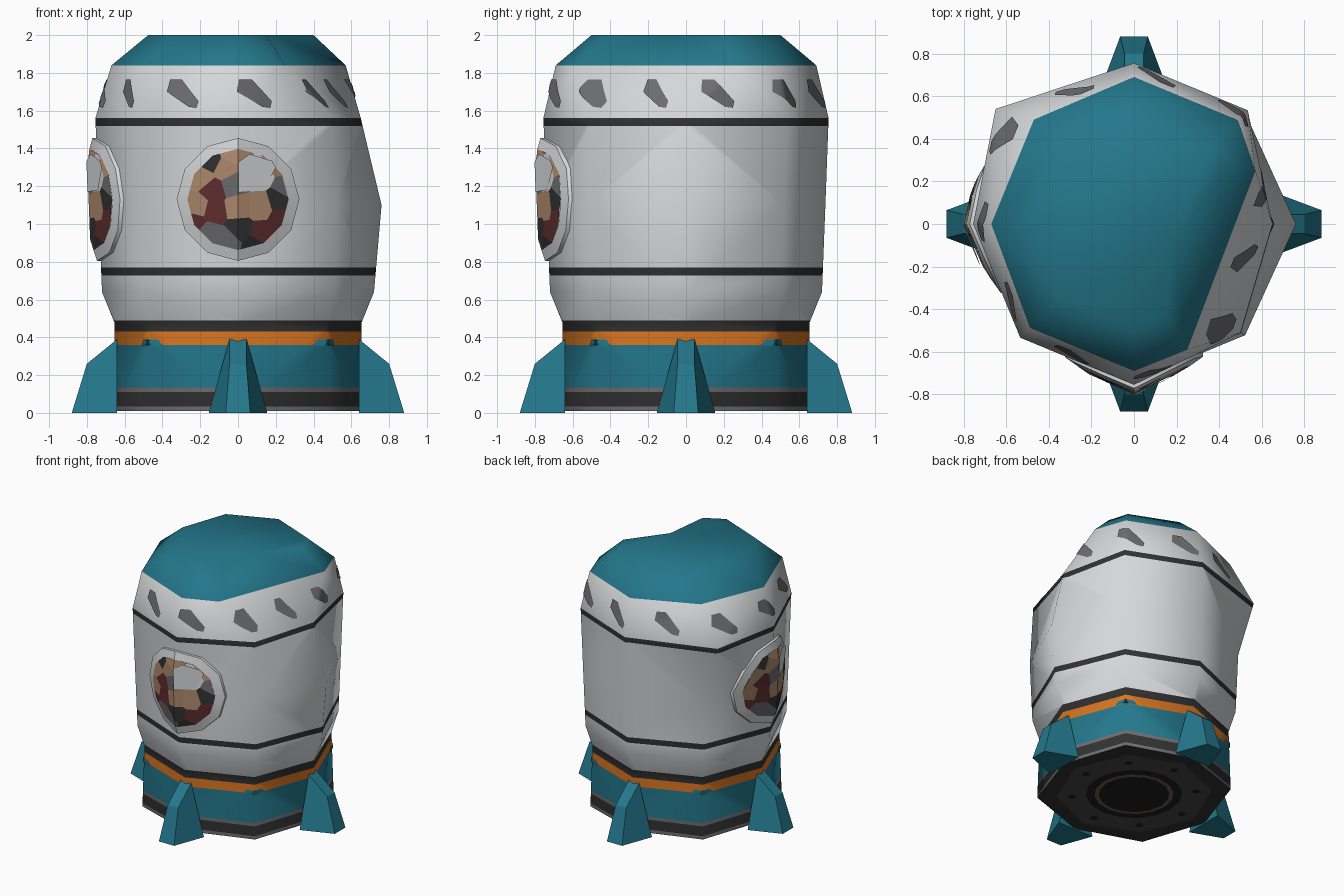
import bpy, bmesh, math
from mathutils import Vector, Matrix
from mathutils.bvhtree import BVHTree

if "Cube" in bpy.data.objects:
    bpy.data.objects.remove(bpy.data.objects["Cube"])

COL = {
    "white": (0.66, 0.68, 0.69), "teal": (0.017, 0.185, 0.26), "charcoal": (0.03, 0.03, 0.031),
    "orange": (0.70, 0.18, 0.015), "grey": (0.15, 0.15, 0.16), "tan": (0.42, 0.25, 0.15),
    "maroon": (0.12, 0.028, 0.03), "black": (0.012, 0.012, 0.012), "brown": (0.16, 0.10, 0.07),
    "slate": (0.06, 0.06, 0.066),
}
NAMES = list(COL)
MATS = []
for n, c in COL.items():
    m = bpy.data.materials.new(n)
    m.diffuse_color = (*c, 1)
    m.use_nodes = True
    m.node_tree.nodes["Principled BSDF"].inputs["Base Color"].default_value = m.diffuse_color
    MATS.append(m)


def make(name, bm, smooth=None):
    me = bpy.data.meshes.new(name)
    bm.to_mesh(me)
    for m in MATS:
        me.materials.append(m)
    if smooth:
        me.shade_smooth()
        me.set_sharp_from_angle(angle=math.radians(smooth))
    ob = bpy.data.objects.new(name, me)
    bpy.context.collection.objects.link(ob)
    return ob


def add_face(bm, pts, colour):
    f = bm.faces.new([bm.verts.new(p) for p in pts])
    f.material_index = NAMES.index(colour)
    return f


# hull: octagonal rings (height, axis radius, diagonal radius), dented right shoulder as exceptions
RINGS = [(0.01, 0.648, 0.685), (0.48, 0.655, 0.67), (0.64, 0.72, 0.72), (1.10, 0.738, 0.738),
         (1.56, 0.755, 0.755), (1.84, 0.69, 0.69), (2.0, 0.5, 0.5)]
DENT = {(3, 0): (0.76, 0), (4, 0): (0.65, 0), (4, 3): (-0.65, 0.54), (4, 7): (0.5, -0.51),
        (5, 0): (0.57, 0.25), (5, 7): (0.25, -0.59), (5, 3): (-0.47, 0.49), (5, 4): (-0.67, 0),
        (6, 4): (-0.475, 0), (6, 0): (0.40, 0.20), (6, 7): (0.15, -0.42)}
bm = bmesh.new()
rows = []
for i, (z, ra, rd) in enumerate(RINGS):
    row = []
    for k in range(8):
        a, r = k * math.pi / 4, (rd if k % 2 else ra)
        x, y = DENT.get((i, k), (r * math.cos(a), r * math.sin(a)))
        row.append(bm.verts.new((x, y, z)))
    rows.append(row)
for lo, hi in zip(rows, rows[1:]):
    for k in range(8):
        j = (k + 1) % 8
        bm.faces.new((lo[k], lo[j], hi[j], hi[k]))
bm.faces.new(rows[-1])
bm.faces.new(rows[0][::-1])
# notch in the dented edge of the cap
edge = bm.edges.get((rows[6][7], rows[6][0]))
cut = bmesh.ops.subdivide_edges(bm, edges=[edge], cuts=1)
for v in cut["geom_inner"]:
    if isinstance(v, bmesh.types.BMVert):
        v.co = (0.19, -0.08, 2.0)


def warped(f):
    f.normal_update()
    c = f.calc_center_median()
    return len(f.verts) < 8 and any(abs((v.co - c).dot(f.normal)) > 0.002 for v in f.verts)


bmesh.ops.triangulate(bm, faces=[f for f in bm.faces if warped(f)])
bm.normal_update()
tree = BVHTree.FromBMesh(bm)

# hull colour bands by height
BANDS = [(0.035, "grey"), (0.11, "charcoal"), (0.135, "grey"), (0.36, "teal"), (0.43, "orange"),
         (0.49, "charcoal"), (0.727, "white"), (0.77, "charcoal"), (1.52, "white"),
         (1.56, "charcoal"), (1.84, "white"), (9, "teal")]
for z, _ in BANDS[:-1]:
    bmesh.ops.bisect_plane(bm, geom=bm.verts[:] + bm.edges[:] + bm.faces[:],
                           plane_co=(0, 0, z), plane_no=(0, 0, 1), dist=1e-4)
for f in bm.faces:
    z = f.calc_center_median().z
    name = next(c for top, c in BANDS if z < top)
    f.material_index = NAMES.index("charcoal" if z < 0.011 else name)
make("hull", bm, 60)


# painted marks wrapped on the hull
def decal(bm, angle, pts, colour):
    b = bmesh.new()
    f = b.faces.new([b.verts.new((u, 0, z)) for u, z in pts])
    bmesh.ops.poke(b, faces=[f])
    bmesh.ops.subdivide_edges(b, edges=b.edges[:], cuts=3, use_grid_fill=True)
    new = {}
    for v in b.verts:
        a = angle + v.co.x / 0.7 + 1e-5
        d = Vector((math.cos(a), math.sin(a), 0))
        hit = tree.ray_cast(d * 2 + Vector((0, 0, v.co.z)), -d)[0]
        new[v] = bm.verts.new(hit + d * 0.008)
    for f in b.faces:
        g = bm.faces.new([new[v] for v in f.verts])
        g.material_index = NAMES.index(colour)
    b.free()


bm = bmesh.new()
MARK = [(-0.10, 1.70), (-0.09, 1.765), (-0.02, 1.765), (0.09, 1.65), (0.08, 1.615), (0.035, 1.62)]
for k in range(11):
    decal(bm, math.radians(-115 + 360 / 11 * k), MARK, "grey")
make("shoulder_marks", bm, 60)

bm = bmesh.new()
ARCH = [(-0.085, 0.357), (0.085, 0.357), (0.06, 0.388), (-0.06, 0.388)]
for k in range(4):
    decal(bm, math.pi / 4 + k * math.pi / 2, ARCH, "teal")
make("skirt_arches", bm, 60)


# portholes: folded white rim and a window of coloured cells
SEEDS = {
    "charcoal": [(-.15, .20), (.01, -.16), (.22, -.01), (.09, -.25)],
    "tan": [(-.03, .25), (.22, .20), (-.19, .12), (0, -.04), (-.21, -.04), (.12, -.04), (-.07, .16)],
    "maroon": [(-.13, .05), (-.13, -.06), (-.23, -.12), (.13, -.18), (.23, -.10)],
    "grey": [(-.03, .08), (-.16, -.18), (-.05, -.22), (.26, .06)],
    "white": [(.11, .13)],
}
CELLS = [(Vector(p), c) for c, ps in SEEDS.items() for p in ps]
GLINT = [(.005, .04), (.14, .05), (.20, .17), (.18, .205), (.06, .24), (.005, .20)]


def clip(poly, co, no):
    """Keep the part of a 2D polygon on the negative side of a line."""
    out = []
    for a, b in zip(poly, poly[1:] + poly[:1]):
        da, db = (a - co).dot(no), (b - co).dot(no)
        if da <= 0:
            out.append(a)
        if da * db < 0:
            out.append(a.lerp(b, da / (da - db)))
    return out


def circle(r, n=12):
    return [Vector((r * math.sin(2 * math.pi * k / n), -r * math.cos(2 * math.pi * k / n))) for k in range(n)]


def porthole(name, turn):
    rot = Matrix.Rotation(turn, 3, 'Z')

    def wrap(p, lift=None):
        # the lift falls from the window centre to the rim
        if lift is None:
            lift = min(0.052, 0.02 + (0.325 - p.length) * 0.3)
        o = rot @ Vector((p.x, -2, 0)) + Vector((0, 0, 1.13 + p.y))
        d = rot @ Vector((0, 1, 0))
        return tree.ray_cast(o, d)[0] - d * lift

    bm = bmesh.new()
    outer, inner = circle(0.325), circle(0.268)
    loops = [[bm.verts.new(p) for p in ring] for ring in
             ([wrap(p, -0.005) for p in outer], [wrap(p) for p in outer], [wrap(p) for p in inner])]
    for la, lb in zip(loops, loops[1:]):
        for k in range(12):
            j = (k + 1) % 12
            bm.faces.new((la[k], la[j], lb[j], lb[k]))
    make(name + "_rim", bm, 50)

    bm = bmesh.new()
    for s, c in CELLS:
        cell = inner
        for t, _ in CELLS:
            if t != s:
                cell = clip(cell, (s + t) / 2, t - s)
        for side in (-1, 1):
            half = clip(cell, Vector((0, 0)), Vector((side, 0)))
            if len(half) > 2:
                add_face(bm, [wrap(p) for p in half], c)
    make(name + "_window", bm)

    bm = bmesh.new()
    add_face(bm, [wrap(Vector(p), 0.058) for p in GLINT], "white")
    make(name + "_glint", bm)


porthole("front_porthole", 0)
porthole("left_porthole", -math.pi / 2)

# four tapered fins
for k, name in enumerate(("front", "right", "back", "left")):
    bm = bmesh.new()
    prof = [(0.155, 0.64, 0), (0.065, 0.88, 0), (0.045, 0.80, 0.26), (0.045, 0.64, 0.39)]
    L = [bm.verts.new((-w, -r, z)) for w, r, z in prof]
    R = [bm.verts.new((w, -r, z)) for w, r, z in prof]
    bm.faces.new(L)
    bm.faces.new(R[::-1])
    for i in range(4):
        j = (i + 1) % 4
        bm.faces.new((L[j], L[i], R[i], R[j]))
    bmesh.ops.recalc_face_normals(bm, faces=bm.faces[:])
    for f in bm.faces:
        f.material_index = NAMES.index("teal")
    bmesh.ops.rotate(bm, verts=bm.verts[:], matrix=Matrix.Rotation(k * math.pi / 2, 3, 'Z'))
    make(name + "_fin", bm)

# underside plates and bolt holes
bm = bmesh.new()
for r, n, z, c in ((0.55, 8, 0.008, "slate"), (0.34, 16, 0.006, "black"),
                   (0.28, 16, 0.004, "brown"), (0.25, 16, 0.002, "black")):
    add_face(bm, [(p.x, p.y, z) for p in circle(r, n)][::-1], c)
for h in circle(0.44, 8):
    add_face(bm, [(h.x + p.x, h.y + p.y, 0.005) for p in circle(0.03, 6)][::-1], "black")
make("underside_plates", bm)
